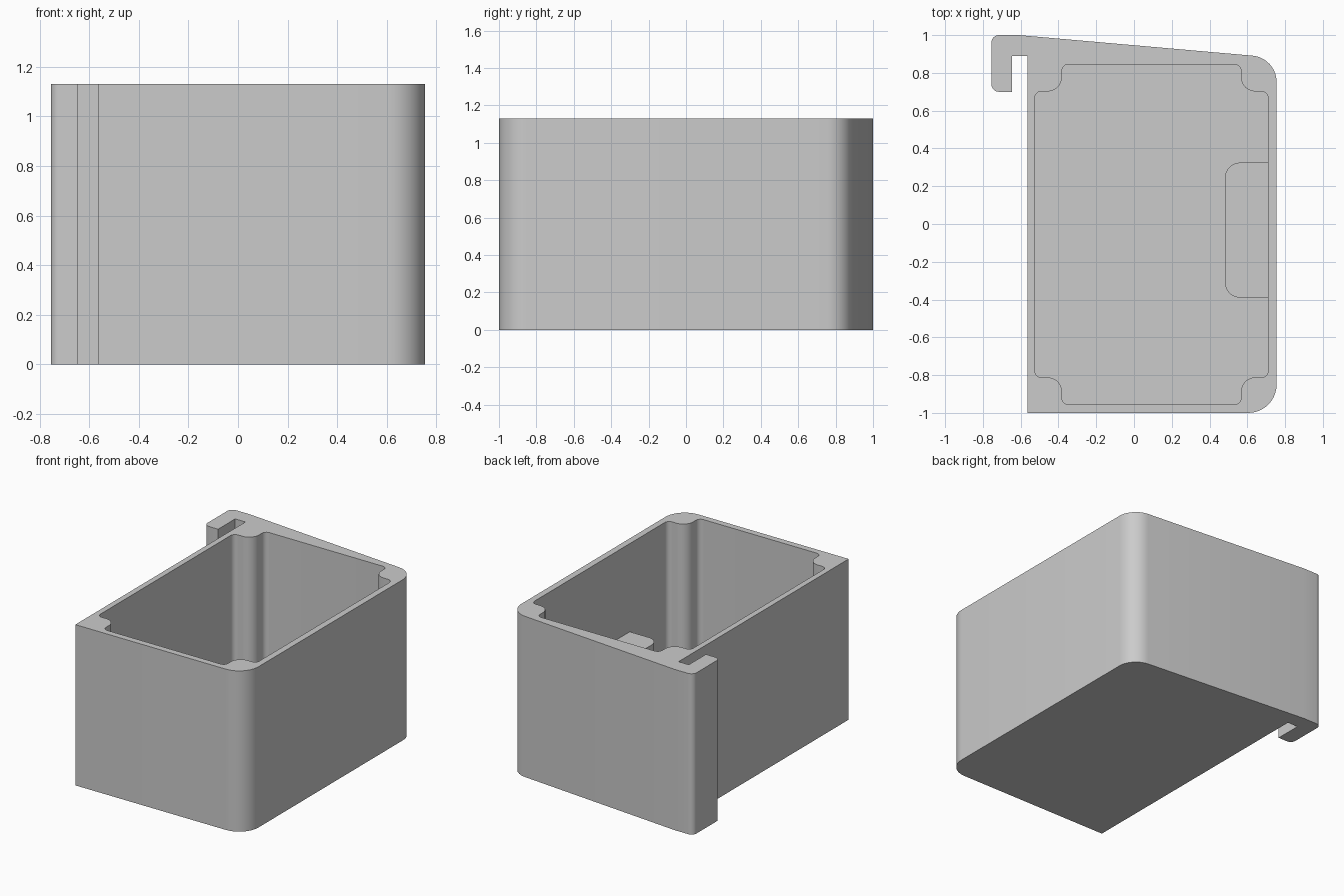
import bpy
import bmesh
import math
from mathutils import Vector

cube = bpy.data.objects.get("Cube")
if cube:
    bpy.data.objects.remove(cube, do_unlink=True)

HEIGHT = 1.13
FLOOR = 0.045

grey = bpy.data.materials.new("plain grey")
grey.use_nodes = True
COLOUR = (0.6, 0.6, 0.6, 1)
grey.diffuse_color = COLOUR
grey.node_tree.nodes["Principled BSDF"].inputs["Base Color"].default_value = COLOUR


def rounded(corners, steps=10):
    """Outline from (x, y, radius) corners, each rounded by a true arc."""
    outline = []
    for i, (x, y, r) in enumerate(corners):
        p = Vector((x, y))
        if r == 0:
            outline.append(p)
            continue
        a = (Vector(corners[i - 1][:2]) - p).normalized()
        b = (Vector(corners[(i + 1) % len(corners)][:2]) - p).normalized()
        half = a.angle(b) / 2
        centre = p + (a + b).normalized() * (r / math.sin(half))
        start = p + a * (r / math.tan(half)) - centre
        end = p + b * (r / math.tan(half)) - centre
        sweep = start.angle(end)
        for k in range(steps + 1):
            t = k / steps
            arc = start * math.sin((1 - t) * sweep) + end * math.sin(t * sweep)
            outline.append(centre + arc / math.sin(sweep))
    return outline


def prism(name, outline, bottom, top):
    bm = bmesh.new()
    face = bm.faces.new([bm.verts.new((p.x, p.y, bottom)) for p in outline])
    extruded = bmesh.ops.extrude_face_region(bm, geom=[face])["geom"]
    verts = [v for v in extruded if isinstance(v, bmesh.types.BMVert)]
    bmesh.ops.translate(bm, verts=verts, vec=(0, 0, top - bottom))
    bmesh.ops.recalc_face_normals(bm, faces=bm.faces)
    mesh = bpy.data.meshes.new(name)
    bm.to_mesh(mesh)
    bm.free()
    mesh.materials.append(grey)
    obj = bpy.data.objects.new(name, mesh)
    bpy.context.collection.objects.link(obj)
    return obj


def activate(obj):
    bpy.ops.object.select_all(action="DESELECT")
    obj.select_set(True)
    bpy.context.view_layer.objects.active = obj


# Outer shell with the tapered back and the side hook
shell = prism("box_shell", rounded([
    (-0.565, -1, 0), (0.755, -1, 0.15), (0.755, 0.88, 0.14),
    (-0.61, 1, 0), (-0.755, 1, 0.04), (-0.755, 0.7, 0.04),
    (-0.645, 0.7, 0), (-0.645, 0.89, 0), (-0.565, 0.89, 0),
]), 0, HEIGHT)

# Cavity outline, stepped in around the four corner posts
X0, X1, Y0, Y1 = -0.525, 0.71, -0.955, 0.845
POST = 0.143
corners = []
for cx, cy, sx, sy in ((X0, Y0, 1, 1), (X1, Y0, -1, 1),
                       (X1, Y1, -1, -1), (X0, Y1, 1, -1)):
    step = [(cx, cy + sy * POST, 0.035),
            (cx + sx * POST, cy + sy * POST, 0.075),
            (cx + sx * POST, cy, 0.035)]
    corners += step if sx == sy else step[::-1]
cavity = prism("cavity_cutter", rounded(corners), FLOOR, HEIGHT + 0.2)
cavity.hide_render = True

cut = shell.modifiers.new("hollow", "BOOLEAN")
cut.operation = "DIFFERENCE"
cut.solver = "EXACT"
cut.object = cavity
activate(shell)
bpy.ops.object.modifier_apply(modifier=cut.name)
bpy.data.objects.remove(cavity, do_unlink=True)

# Half-height inner block against the side wall
block = prism("inner_block", rounded([
    (0.482, -0.39, 0.08), (0.73, -0.39, 0), (0.73, 0.325, 0), (0.482, 0.325, 0.08),
]), FLOOR / 2, 0.51)

for obj in (shell, block):
    activate(obj)
    bpy.ops.object.shade_smooth_by_angle(angle=math.radians(30))
